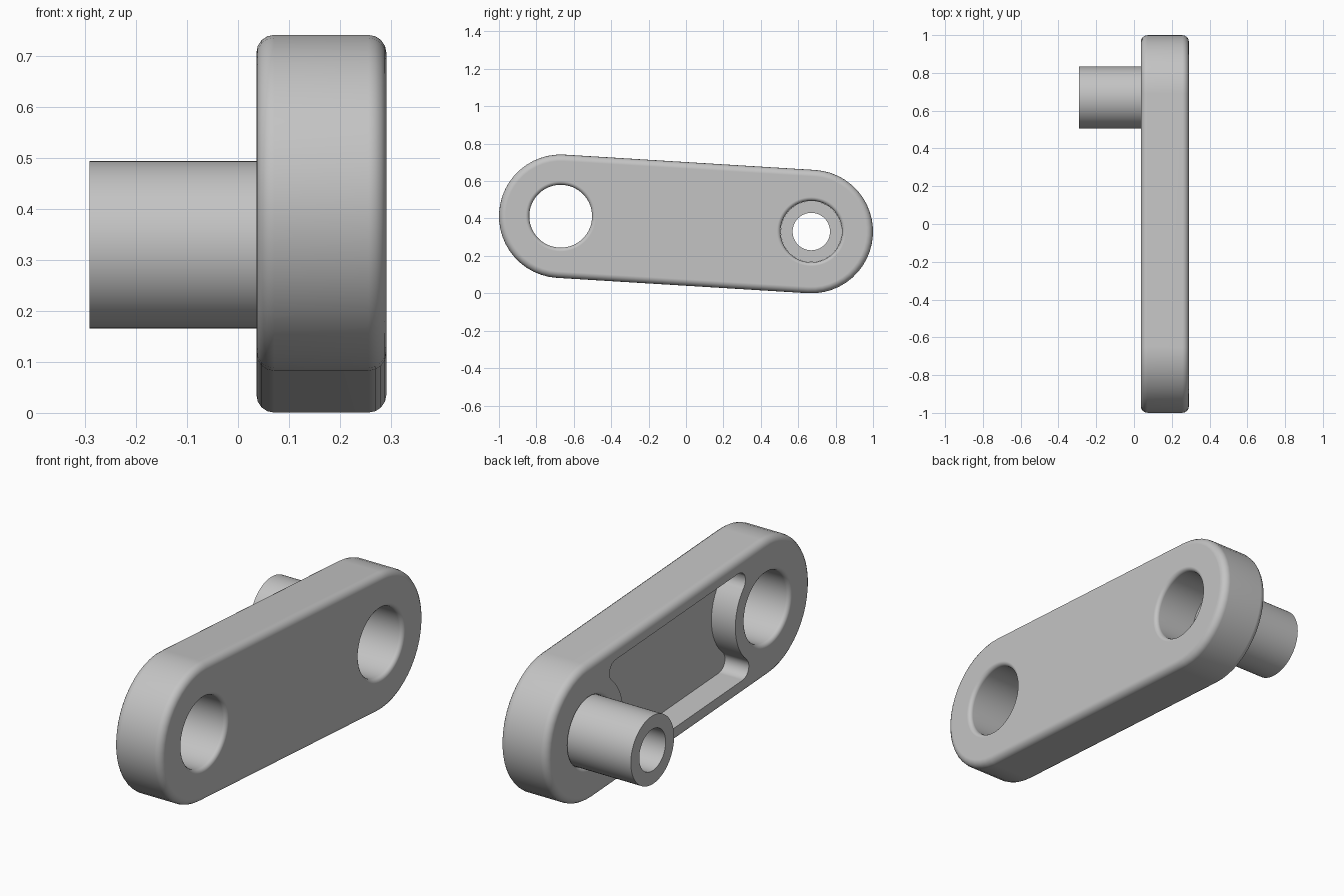
import bpy, bmesh, math
from math import sin, cos, pi
from mathutils import Vector

cube = bpy.data.objects.get("Cube")
if cube:
    bpy.data.objects.remove(cube)

# Main dimensions
END_A, END_B = Vector((-0.67, 0.412)), Vector((0.67, 0.33))   # hole centres (y, z)
X_BACK, X_FACE = 0.036, 0.291      # plate thickness range
R_END, R_HOLE, R_PIN = 0.33, 0.168, 0.164
X_FLOOR = 0.163                    # pocket floor
R_BOSS, R_FILLET, HALF_POCKET = 0.245, 0.05, 0.262

MID = (END_A + END_B) / 2
AXIS = (END_B - END_A).normalized()
SIDE = Vector((-AXIS.y, AXIS.x))
HALF = (END_B - END_A).length / 2

steel = bpy.data.materials.new("grey_metal")
steel.use_nodes = True
GREY = (0.55, 0.55, 0.55, 1)
steel.diffuse_color = GREY
steel.node_tree.nodes["Principled BSDF"].inputs["Base Color"].default_value = GREY


def finish(name, bm):
    bmesh.ops.recalc_face_normals(bm, faces=bm.faces)
    mesh = bpy.data.meshes.new(name)
    bm.to_mesh(mesh)
    bm.free()
    mesh.materials.append(steel)
    obj = bpy.data.objects.new(name, mesh)
    bpy.context.collection.objects.link(obj)
    return obj


def arc(cu, cw, r, a0, a1, steps):
    """Points on an arc."""
    angles = [a0 + (a1 - a0) * i / steps for i in range(steps + 1)]
    return [(cu + r * cos(a), cw + r * sin(a)) for a in angles]


def prism(name, outline, x0, x1, bevel=0):
    """Extrude an outline given in link coordinates (along, across)."""
    bm = bmesh.new()
    loops = []
    for x in (x0, x1):
        pts = [MID + AXIS * u + SIDE * w for u, w in outline]
        loops.append([bm.verts.new((x, p.x, p.y)) for p in pts])
    caps = [bm.faces.new(loop) for loop in loops]
    n = len(outline)
    for i in range(n):
        j = (i + 1) % n
        bm.faces.new((loops[0][i], loops[0][j], loops[1][j], loops[1][i]))
    bmesh.ops.recalc_face_normals(bm, faces=bm.faces)
    if bevel:
        rims = [e for f in caps for e in f.edges]
        bmesh.ops.bevel(bm, geom=rims, offset=bevel, segments=4,
                        profile=0.5, affect='EDGES')
    return finish(name, bm)


def lathe(name, profile, centre, closed, sides=64):
    """Turn an (x, radius) profile about an x-wise axis."""
    bm = bmesh.new()
    rings = [[bm.verts.new((x, centre.x + r * cos(2 * pi * k / sides),
                            centre.y + r * sin(2 * pi * k / sides)))
              for k in range(sides)] for x, r in profile]
    pairs = list(zip(rings, rings[1:]))
    if closed:
        pairs.append((rings[-1], rings[0]))
    else:
        bm.faces.new(rings[0])
        bm.faces.new(rings[-1])
    for a, b in pairs:
        for k in range(sides):
            m = (k + 1) % sides
            bm.faces.new((a[k], a[m], b[m], b[k]))
    return finish(name, bm)


def smooth(obj):
    bpy.ops.object.select_all(action='DESELECT')
    obj.select_set(True)
    bpy.context.view_layer.objects.active = obj
    bpy.ops.object.shade_smooth_by_angle(angle=math.radians(32))


def cut(obj, cutter):
    cutter.hide_render = True
    mod = obj.modifiers.new("cut", 'BOOLEAN')
    mod.operation, mod.solver, mod.object = 'DIFFERENCE', 'EXACT', cutter
    bpy.ops.object.select_all(action='DESELECT')
    bpy.context.view_layer.objects.active = obj
    obj.select_set(True)
    bpy.ops.object.modifier_apply(modifier=mod.name)
    bpy.data.objects.remove(cutter)


# Link plate with two rounded ends
outline = arc(HALF, 0, R_END, -pi / 2, pi / 2, 24) + arc(-HALF, 0, R_END, pi / 2, 3 * pi / 2, 24)
plate = prism("link_plate", outline, X_BACK, X_FACE, bevel=0.035)

# Pocket between the bosses, with filleted corners
fw = HALF_POCKET - R_FILLET
fu = math.sqrt((R_BOSS + R_FILLET) ** 2 - fw ** 2)
lean = math.atan2(fw, fu)
end = (arc(fu, fw, R_FILLET, pi / 2, pi + lean, 8)
       + arc(0, 0, R_BOSS, lean, -lean, 12)[1:-1]
       + arc(fu, -fw, R_FILLET, pi - lean, 3 * pi / 2, 8))
pocket = [(u - HALF, w) for u, w in end] + [(HALF - u, -w) for u, w in end]
cut(plate, prism("pocket_cutter", pocket, X_BACK - 0.1, X_FLOOR))

# Through holes with rounded rims; the second fits the pin
rim = 0.02
for centre, radius in ((END_A, R_HOLE), (END_B, R_PIN + 0.0005)):
    flare = radius + rim
    hole = ([(X_BACK - rim, flare)]
            + arc(X_BACK + rim, flare, rim, pi, 3 * pi / 2, 4)
            + arc(X_FACE - rim, flare, rim, -pi / 2, 0, 4)
            + [(X_FACE + rim, flare)])
    cut(plate, lathe("hole_cutter", hole, centre, False))
smooth(plate)
weighted = plate.modifiers.new("weighted_normals", 'WEIGHTED_NORMAL')
weighted.keep_sharp = True

# Hollow pin standing out of one hole
pin = lathe("hollow_pin", [(-0.291, 0.1), (-0.291, R_PIN), (0.07, R_PIN), (0.07, 0.1)],
            END_B, True)
smooth(pin)
